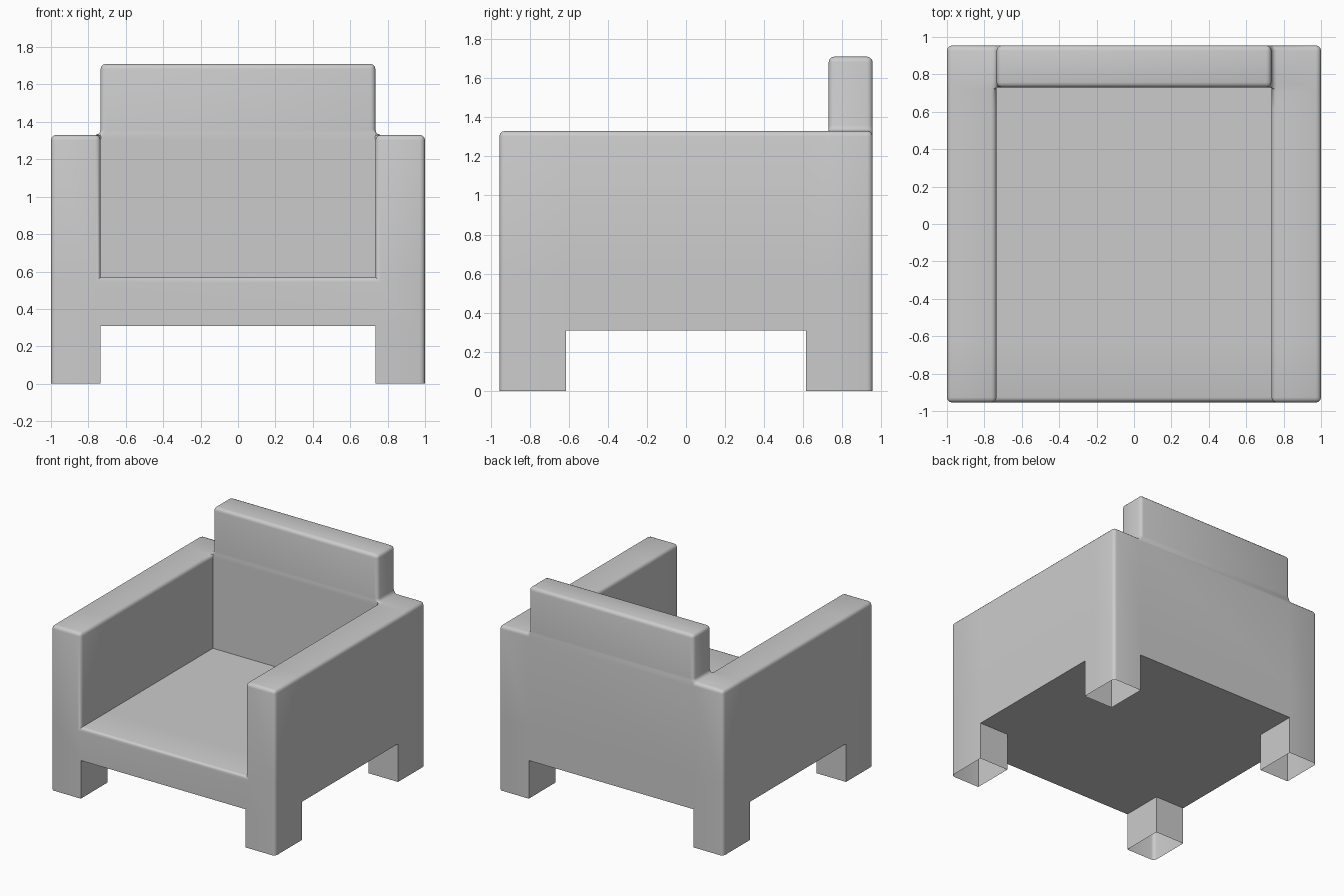
import bpy, bmesh
from math import radians
from mathutils import Vector

if "Cube" in bpy.data.objects:
    bpy.data.objects.remove(bpy.data.objects["Cube"])

# Block grid the armchair is carved from
XS = [-1.0, -0.735, 0.735, 1.0]
YS = [-0.955, -0.613, 0.613, 0.73, 0.955]
ZS = [0.0, 0.308, 0.57, 1.33, 1.71]


def filled(i, j, k):
    if not (0 <= i < 3 and 0 <= j < 4 and 0 <= k < 4):
        return False
    side = i != 1
    back = j == 3
    if k == 0:                              # legs
        return side and (j == 0 or j >= 2) and not j == 1
    if k == 1:                              # seat slab
        return True
    if k == 2:                              # arms and lower back
        return side or back
    return back and not side                # upper back


# Rear legs start on the same line as the narrow third strip
bm = bmesh.new()
verts = {}


def vert(i, j, k):
    if (i, j, k) not in verts:
        verts[i, j, k] = bm.verts.new((XS[i], YS[j], ZS[k]))
    return verts[i, j, k]


# Outer skin only; the leg bottoms stay open
for i in range(3):
    for j in range(4):
        for k in range(4):
            if not filled(i, j, k):
                continue
            for axis in range(3):
                for side in (0, 1):
                    n = [i, j, k]
                    n[axis] += 1 if side else -1
                    if filled(*n) or (axis == 2 and side == 0 and k == 0):
                        continue
                    a, b = (axis + 1) % 3, (axis + 2) % 3
                    ring = []
                    for da, db in ((0, 0), (1, 0), (1, 1), (0, 1)):
                        c = [i, j, k]
                        c[axis] += side
                        c[a] += da
                        c[b] += db
                        ring.append(vert(*c))
                    bm.faces.new(ring if side else ring[::-1])

bmesh.ops.dissolve_limit(bm, angle_limit=radians(1), verts=bm.verts[:], edges=bm.edges[:])
bm.normal_update()


# Soften outer edges, keep the underside and inner leg corners crisp
def soft(e):
    if len(e.link_faces) != 2:
        return False
    mid = (e.verts[0].co + e.verts[1].co) / 2
    if e.calc_face_angle_signed() < 0.1:    # only the back-to-arm-top crease
        return abs(mid.z - 1.33) < 0.01 and mid.y > 0.73
    if max(v.co.z for v in e.verts) < 0.32:
        return abs(mid.z - 0.308) > 0.01 and abs(mid.x) > 0.9 and abs(mid.y) > 0.9
    return True


bmesh.ops.bevel(bm, geom=[e for e in bm.edges if soft(e)], offset=0.028,
                offset_type='OFFSET', segments=3, profile=0.5,
                affect='EDGES', clamp_overlap=True)

mesh = bpy.data.meshes.new("armchair")
bm.to_mesh(mesh)
bm.free()
chair = bpy.data.objects.new("armchair", mesh)
bpy.context.collection.objects.link(chair)
bpy.context.view_layer.objects.active = chair
chair.select_set(True)
bpy.ops.object.shade_smooth_by_angle(angle=radians(40))
